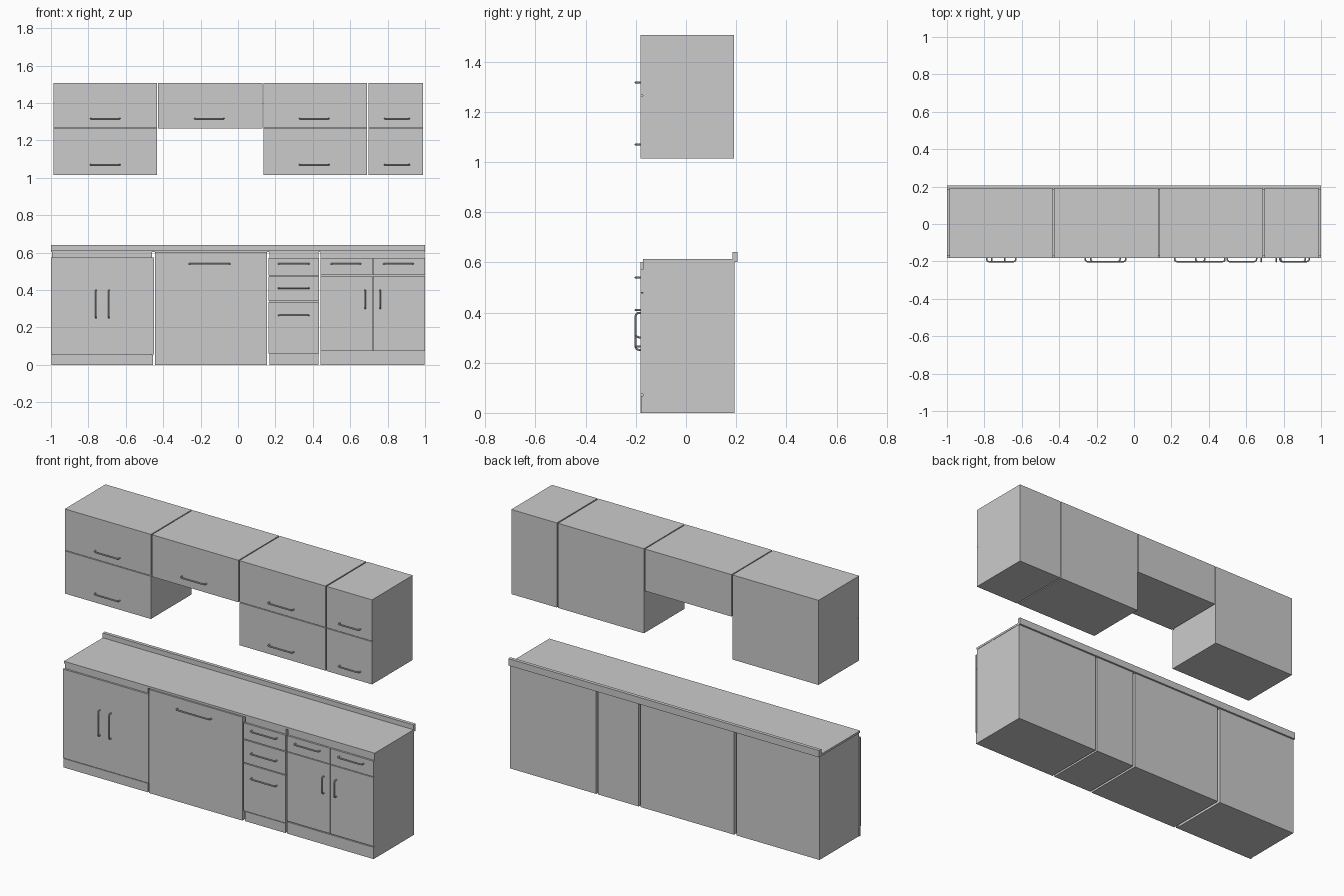
import bpy, math
from mathutils import Vector

if "Cube" in bpy.data.objects:
    bpy.data.objects.remove(bpy.data.objects["Cube"])

FRONT = -0.182   # plane of all door and drawer faces
THICK = 0.011    # front panel thickness


def box(name, x0, x1, y0, y1, z0, z1):
    """Axis-aligned box given by its limits."""
    v = [(x, y, z) for x in (x0, x1) for y in (y0, y1) for z in (z0, z1)]
    f = [(0, 1, 3, 2), (4, 6, 7, 5), (0, 4, 5, 1),
         (2, 3, 7, 6), (0, 2, 6, 4), (1, 5, 7, 3)]
    mesh = bpy.data.meshes.new(name)
    mesh.from_pydata(v, [], f)
    ob = bpy.data.objects.new(name, mesh)
    bpy.context.collection.objects.link(ob)
    return ob


def panel(name, x0, x1, z0, z1):
    return box(name, x0, x1, FRONT, FRONT + THICK, z0, z1)


def handle(name, x, z, length, vertical=False):
    """Round bar handle with curved ends, swept along a path."""
    h, d, r = length / 2 - 0.004, 0.019, 0.013
    half = [(h, 0.003)]
    half += [(h - r + r * math.cos(a), -d + r - r * math.sin(a))
             for a in (math.pi / 2 * i / 4 for i in range(5))]
    path = half + [(-s, y) for s, y in reversed(half)]
    cu = bpy.data.curves.new(name, 'CURVE')
    cu.dimensions = '3D'
    cu.bevel_depth = 0.004
    cu.bevel_resolution = 2
    cu.use_fill_caps = True
    sp = cu.splines.new('POLY')
    sp.points.add(len(path) - 1)
    for p, (s, y) in zip(sp.points, path):
        p.co = (x, FRONT + y, z + s, 1) if vertical else (x + s, FRONT + y, z, 1)
    ob = bpy.data.objects.new(name, cu)
    bpy.context.collection.objects.link(ob)
    bpy.ops.object.select_all(action='DESELECT')
    ob.select_set(True)
    bpy.context.view_layer.objects.active = ob
    bpy.ops.object.convert(target='MESH')
    bpy.ops.object.shade_smooth_by_angle()


# Wall cabinets: x range, bottom, handle centre, handle length, handle heights
wall = [(-0.987, -0.433, 1.015, -0.71, 0.165, (1.07, 1.317)),
        (-0.427, 0.130, 1.263, -0.153, 0.165, (1.317,)),
        (0.136, 0.690, 1.015, 0.408, 0.165, (1.07, 1.317)),
        (0.697, 0.990, 1.015, 0.85, 0.14, (1.07, 1.317))]
for i, (x0, x1, z0, hx, hl, hz) in enumerate(wall, 1):
    box(f"wall_cabinet_{i}_body", x0, x1, FRONT + THICK, 0.192, z0, 1.507)
    splits = [z0, 1.263, 1.507] if len(hz) == 2 else [z0, 1.507]
    for j, z in enumerate(hz):
        lo = splits[j] + (0.004 if j else 0)
        panel(f"wall_cabinet_{i}_door_{j + 1}", x0, x1, lo, splits[j + 1])
        handle(f"wall_cabinet_{i}_handle_{j + 1}", hx, z, hl)

# Base cabinet bodies, with narrow gaps between them
base = [("sink_cabinet", -0.995, -0.461), ("appliance", -0.445, 0.156),
        ("drawer_cabinet", 0.169, 0.430), ("corner_cabinet", 0.442, 0.998)]
for name, x0, x1 in base:
    box(name + "_body", x0, x1, FRONT + THICK, 0.194, 0, 0.602)

# Worktop and backsplash
box("worktop", -1, 1, -0.172, 0.19, 0.602, 0.614)
box("backsplash", -1, 1, 0.185, 0.205, 0.602, 0.642)

# Sink cabinet front
panel("sink_cabinet_door", -1, -0.449, 0.056, 0.573)
box("sink_cabinet_kick", -0.998, -0.455, FRONT + 0.003, -0.165, 0, 0.052)
for i, x in enumerate((-0.76, -0.69), 1):
    handle(f"sink_cabinet_handle_{i}", x, 0.325, 0.155, True)

# Built-in appliance front
panel("appliance_door", -0.445, 0.156, 0, 0.602)
handle("appliance_handle", -0.152, 0.54, 0.225)

# Drawer cabinet front
for i, (z0, z1, hz) in enumerate([(0.06, 0.336, 0.264), (0.341, 0.473, 0.41),
                                  (0.478, 0.571, 0.54)], 1):
    panel(f"drawer_{i}", 0.162, 0.434, z0, z1)
    handle(f"drawer_{i}_handle", 0.298, hz, 0.17)
box("drawer_cabinet_kick", 0.169, 0.430, FRONT + 0.003, -0.165, 0, 0.056)

# Corner cabinet: two drawers above two doors
for i, (x0, x1, hx, vx) in enumerate([(0.442, 0.719, 0.577, 0.68),
                                      (0.722, 1.0, 0.858, 0.76)], 1):
    panel(f"corner_drawer_{i}", x0, x1, 0.48, 0.571)
    handle(f"corner_drawer_{i}_handle", hx, 0.54, 0.165)
    panel(f"corner_door_{i}", x0, x1, 0.075, 0.476)
    handle(f"corner_door_{i}_handle", vx, 0.35, 0.105, True)
box("corner_cabinet_kick", 0.442, 0.998, FRONT + 0.003, -0.165, 0, 0.068)
